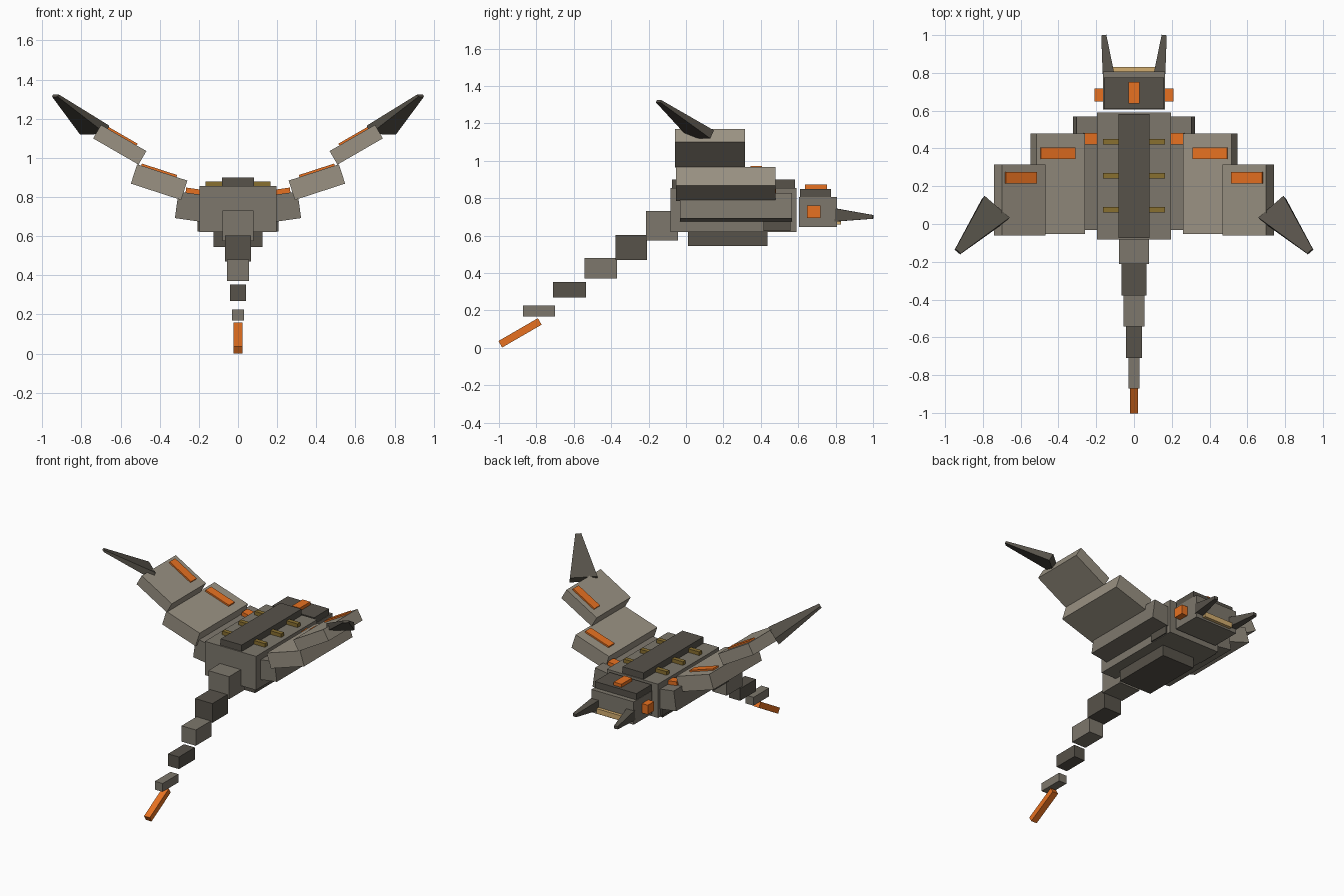
import bpy
from math import radians, cos, sin
from mathutils import Vector, Matrix

if "Cube" in bpy.data.objects:
    bpy.data.objects.remove(bpy.data.objects["Cube"])


def mat(name, r, g, b):
    m = bpy.data.materials.new(name)
    m.diffuse_color = (r, g, b, 1)
    m.use_nodes = True
    m.node_tree.nodes["Principled BSDF"].inputs["Base Color"].default_value = m.diffuse_color
    return m


HULL = mat("hull", 0.205, 0.185, 0.15)
DARK = mat("dark_plate", 0.095, 0.085, 0.068)
WING = mat("wing_plate", 0.32, 0.285, 0.225)
GLOW = mat("orange", 0.8, 0.165, 0.015)
GOLD = mat("gold", 0.25, 0.16, 0.03)
TAN = mat("tan", 0.65, 0.42, 0.16)

FACES = [(3, 2, 1, 0), (4, 5, 6, 7), (0, 1, 5, 4), (1, 2, 6, 5), (2, 3, 7, 6), (3, 0, 4, 7)]


def mesh(name, verts, m):
    me = bpy.data.meshes.new(name)
    me.from_pydata(verts, [], FACES)
    me.update()
    me.materials.append(m)
    ob = bpy.data.objects.new(name, me)
    bpy.context.collection.objects.link(ob)
    return ob


def frustum(name, p0, p1, side, w0, t0, w1, t1, m, mirror=False):
    """Tapered bar from p0 to p1 with a rectangular section."""
    p0, p1 = Vector(p0), Vector(p1)
    axis = (p1 - p0).normalized()
    up = Vector(side).cross(axis).normalized()
    s = axis.cross(up)
    v = [p + s * w * a / 2 + up * t * b / 2
         for p, w, t in ((p0, w0, t0), (p1, w1, t1))
         for a, b in ((-1, -1), (1, -1), (1, 1), (-1, 1))]
    ob = mesh(name, v, m)
    if mirror:
        ob.modifiers.new("mirror", 'MIRROR')
    return ob


def box(name, lo, hi, m, mirror=False):
    (x0, y0, z0), (x1, y1, z1) = lo, hi
    return frustum(name, ((x0 + x1) / 2, (y0 + y1) / 2, z0), ((x0 + x1) / 2, (y0 + y1) / 2, z1),
                   (1, 0, 0), x1 - x0, y1 - y0, x1 - x0, y1 - y0, m, mirror)


def wing_slab(name, cx, cz, y0, y1, length, thick, angle, m):
    """Slab tilted about y, mirrored to both sides."""
    d = Vector((cos(radians(angle)), 0, sin(radians(angle)))) * length / 2
    c = Vector((cx, (y0 + y1) / 2, cz))
    frustum(name, c - d, c + d, (0, 1, 0), y1 - y0, thick, y1 - y0, thick, m, True)


# Body, belly and spine
box("body", (-.197, -.083, .62), (.197, .59, .855), HULL)
box("belly_plate", (-.125, .01, .545), (.125, .435, .63), DARK)
box("spine_plate", (-.081, -.075, .85), (.081, .583, .90), DARK)
box("lower_side_block", (.12, .415, .624), (.207, .56, .69), DARK, True)
for i in range(3):
    y = .075 + .18 * i
    box(f"rib_{i + 1}", (.06, y - .015, .85), (.165, y + .015, .88), GOLD, True)

# Head
box("head", (-.163, .605, .647), (.163, .808, .806), HULL)
box("head_plate", (-.16, .61, .80), (.16, .775, .85), DARK)
box("head_light", (-.03, .637, .845), (.03, .753, .872), GLOW)
box("eye", (.15, .648, .695), (.208, .718, .76), GLOW, True)
box("mouth_plate", (-.11, .79, .66), (.11, .83, .695), TAN)
frustum("mandible", (.136, .80, .71), (.16, 1.0, .70), (1, 0, 0), .06, .07, .027, .02, DARK, True)

# Stepped tail: y start, y end, z low, z high, half width
tail = [(-.213, -.043, .575, .732, .08), (-.378, -.208, .47, .604, .067),
        (-.543, -.37, .37, .48, .055), (-.71, -.535, .268, .352, .042),
        (-.872, -.70, .168, .226, .03)]
for i, (y0, y1, z0, z1, w) in enumerate(tail):
    box(f"tail_segment_{i + 1}", (-w, y0, z0), (w, y1, z1), DARK if i % 2 else HULL)
frustum("tail_stinger", (0, -.782, .141), (0, -.993, .019), (1, 0, 0), .044, .04, .044, .04, GLOW)

# Wings: slab centre x/z, y range, length, thickness, tilt
wing_slab("wing_shoulder", .214, .746, -.033, .568, .20, .137, 8, HULL)
wing_slab("wing_inner", .403, .876, -.053, .479, .27, .104, 18, WING)
wing_slab("wing_outer", .604, 1.067, -.06, .315, .268, .08, 30, WING)
wing_slab("shoulder_light", .222, .827, .42, .482, .09, .03, 8, GLOW)
wing_slab("inner_wing_light", .404, .932, .345, .406, .19, .02, 18, GLOW)
wing_slab("outer_wing_light", .600, 1.111, .215, .276, .19, .02, 30, GLOW)
frustum("wing_tip_blade", (.7325, .082, 1.142), (.933, -.146, 1.318), (.77, .64, 0),
        .176, .05, .038, .014, DARK, True)
